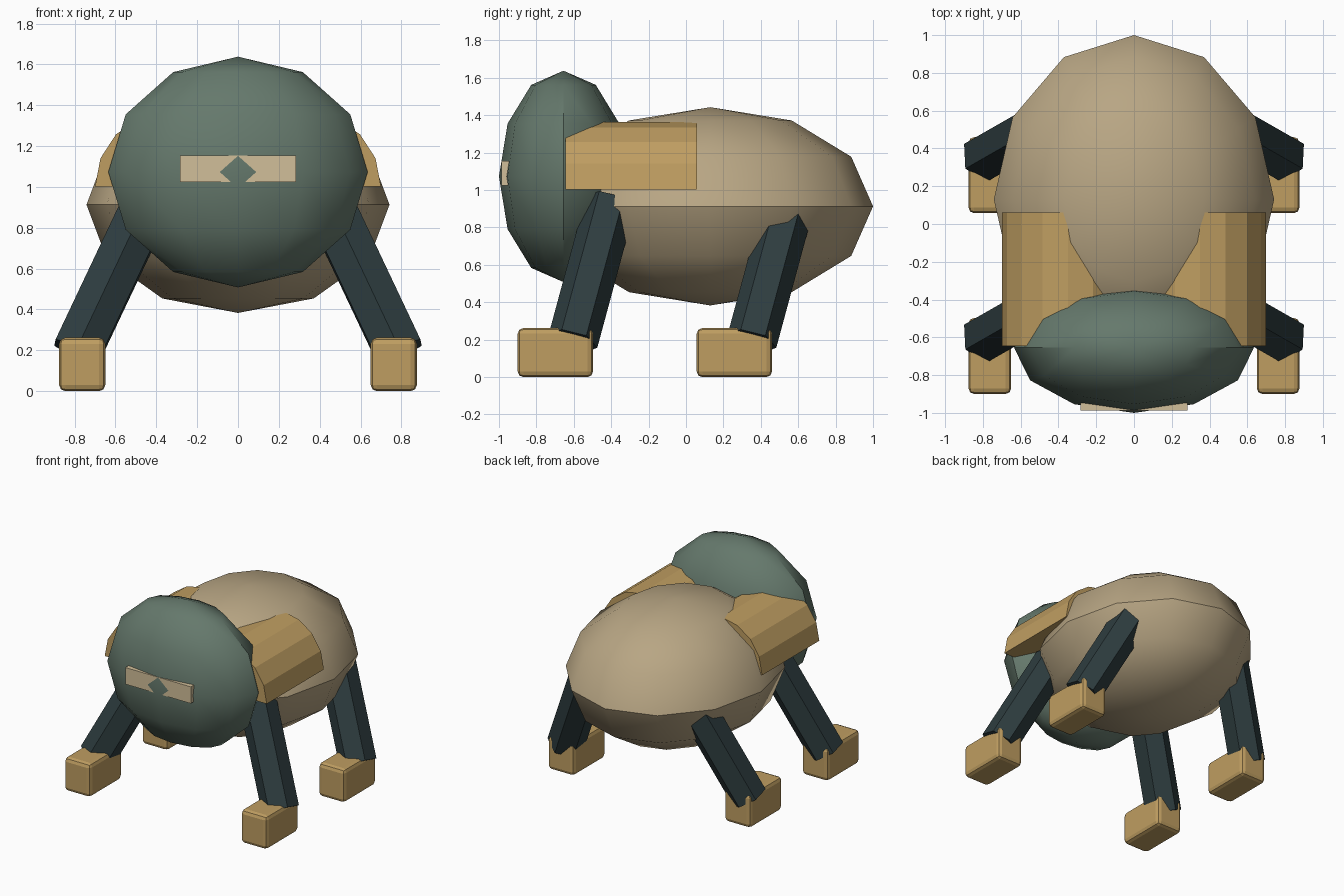
import bpy, math
from mathutils import Vector

if "Cube" in bpy.data.objects:
    bpy.data.objects.remove(bpy.data.objects["Cube"])


def mat(name, r, g, b):
    m = bpy.data.materials.new(name)
    m.diffuse_color = (r, g, b, 1)
    m.use_nodes = True
    m.node_tree.nodes["Principled BSDF"].inputs["Base Color"].default_value = m.diffuse_color
    return m


HIDE = mat("tan_hide", 0.48, 0.38, 0.23)
GREEN = mat("grey_green", 0.13, 0.19, 0.15)
GOLD = mat("gold", 0.52, 0.34, 0.12)
DARK = mat("dark_slate", 0.027, 0.046, 0.05)
CREAM = mat("cream", 0.64, 0.52, 0.32)


def finish(name, material, smooth=None):
    ob = bpy.context.object
    ob.name = name
    ob.data.materials.append(material)
    bpy.ops.object.transform_apply(location=False, rotation=True, scale=True)
    if smooth:
        bpy.ops.object.shade_smooth_by_angle(angle=math.radians(smooth))
    return ob


def ellipsoid(name, loc, radii, material):
    bpy.ops.mesh.primitive_uv_sphere_add(segments=12, ring_count=6, radius=1, location=loc)
    bpy.context.object.scale = radii
    return finish(name, material, 35)


def box(name, lo, hi, material, bevel):
    lo, hi = Vector(lo), Vector(hi)
    bpy.ops.mesh.primitive_cube_add(size=1, location=(lo + hi) / 2)
    bpy.context.object.scale = hi - lo
    ob = finish(name, material)
    if bevel:
        b = ob.modifiers.new("bevel", 'BEVEL')
        b.width, b.segments = bevel, 2
    return ob


def strut(name, a, b, radius, material):
    a, b = Vector(a), Vector(b)
    bpy.ops.mesh.primitive_cylinder_add(vertices=6, radius=radius, depth=(b - a).length,
                                        location=(a + b) / 2,
                                        rotation=(b - a).to_track_quat('Z', 'Y').to_euler())
    return finish(name, material)


def half_barrel(name, cx, z0, rx, rz, y0, y1, material):
    n = 8
    ring = [(cx + rx * math.cos(math.pi * i / n), z0 + rz * math.sin(math.pi * i / n))
            for i in range(n + 1)]
    verts = [(x, y, z) for y in (y0, y1) for x, z in ring]
    k = n + 1
    faces = [(i, (i + 1) % k, (i + 1) % k + k, i + k) for i in range(k)]
    faces += [tuple(reversed(range(k))), tuple(range(k, 2 * k))]
    me = bpy.data.meshes.new(name)
    # wind faces outward
    me.from_pydata(verts, [], [tuple(reversed(f)) for f in faces])
    me.materials.append(material)
    bpy.context.collection.objects.link(bpy.data.objects.new(name, me))


# Body, head and brow plate
ellipsoid("body", (0, 0.13, 0.913), (0.742, 0.87, 0.53), HIDE)
ellipsoid("head", (0, -0.655, 1.073), (0.635, 0.345, 0.565), GREEN)
box("face_plate", (-0.283, -0.987, 1.025), (0.283, -0.947, 1.155), CREAM, 0)

for s, side in ((1, "right"), (-1, "left")):
    # Shoulder guards
    half_barrel(f"shoulder_guard_{side}", s * 0.35, 1.003, 0.35, 0.36, -0.645, 0.06, GOLD)
    # Legs and feet
    for y, end in ((0, "front"), (0.957, "rear")):
        strut(f"{end}_leg_{side}", (s * 0.79, y - 0.605, 0.19), (s * 0.44, y - 0.405, 0.93),
              0.135, DARK)
        x0, x1 = sorted((s * 0.65, s * 0.876))
        box(f"{end}_foot_{side}", (x0, y - 0.9, 0), (x1, y - 0.497, 0.262), GOLD, 0.03)
